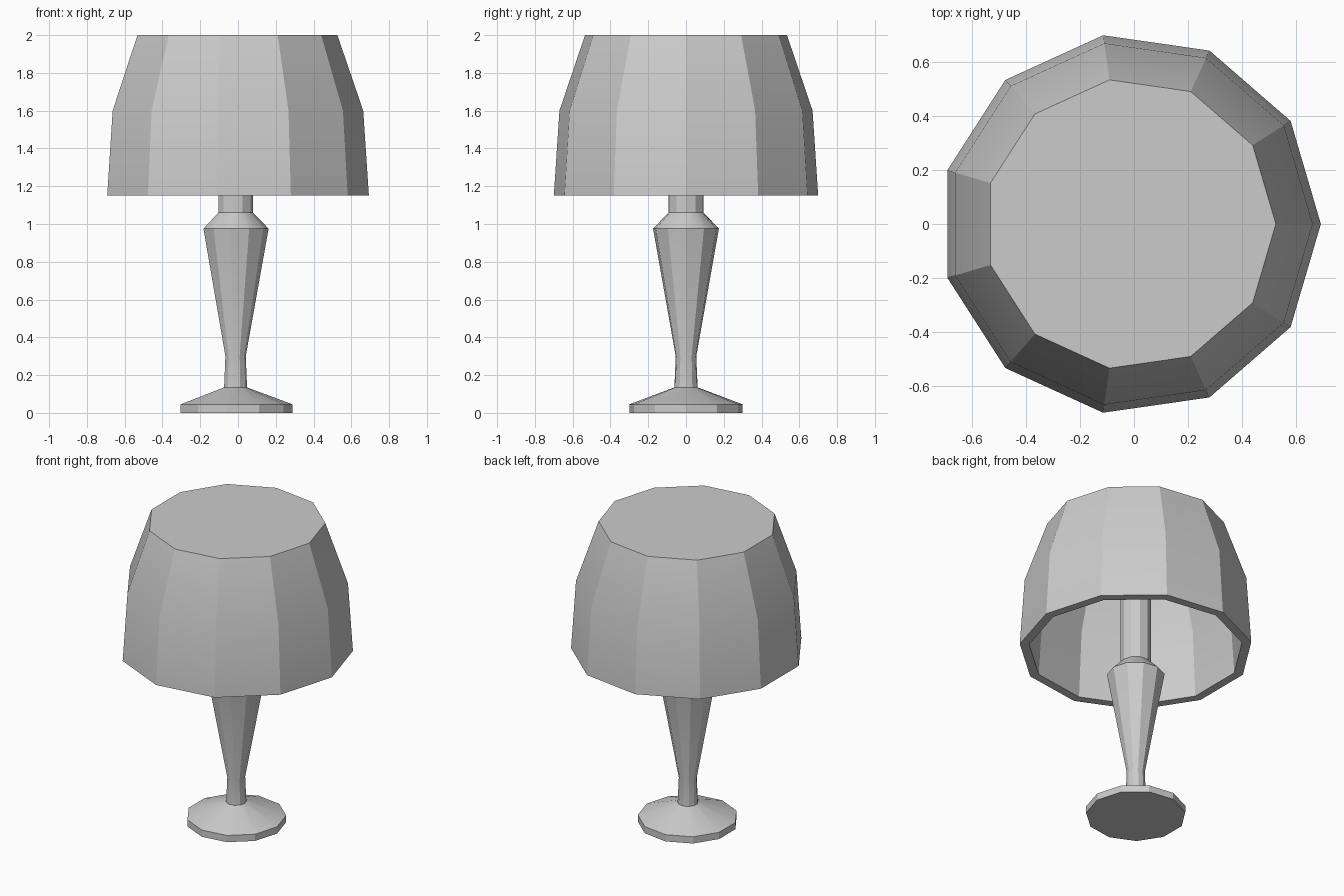
import bpy, bmesh
from math import cos, sin, pi, radians

if "Cube" in bpy.data.objects:
    bpy.data.objects.remove(bpy.data.objects["Cube"])

SIDES = 11
AXIS_X = -0.014   # puts the odd-sided shade's bounds on x = 0


def lathe(name, profile):
    """Spin (radius, z) points round the axis; cap both ends."""
    bm = bmesh.new()
    rings = [[bm.verts.new((AXIS_X + r * cos(2 * pi * i / SIDES),
                            r * sin(2 * pi * i / SIDES), z))
              for i in range(SIDES)] for r, z in profile]
    for a, b in zip(rings, rings[1:]):
        for i in range(SIDES):
            j = (i + 1) % SIDES
            bm.faces.new((a[i], a[j], b[j], b[i]))
    bm.faces.new(rings[0][::-1])
    bm.faces.new(rings[-1])
    bmesh.ops.recalc_face_normals(bm, faces=bm.faces[:])
    mesh = bpy.data.meshes.new(name)
    bm.to_mesh(mesh)
    bm.free()
    obj = bpy.data.objects.new(name, mesh)
    bpy.context.collection.objects.link(obj)
    # Smooth only the shallow bends, keep the facets crisp
    bpy.ops.object.select_all(action='DESELECT')
    obj.select_set(True)
    bpy.context.view_layer.objects.active = obj
    bpy.ops.object.shade_smooth_by_angle(angle=radians(30))
    return obj


# Foot, tapered body and neck running up into the shade
lathe("lamp_stand", [(0.303, 0), (0.303, 0.045), (0.062, 0.135),
                     (0.055, 0.30), (0.176, 0.975), (0.094, 1.06),
                     (0.094, 1.95)])

# Shade: outer wall and closed top, rim, then inner wall and ceiling
lathe("lamp_shade", [(0.54, 2.0), (0.677, 1.60), (0.707, 1.15),
                     (0.65, 1.15), (0.622, 1.59), (0.50, 1.95)])
